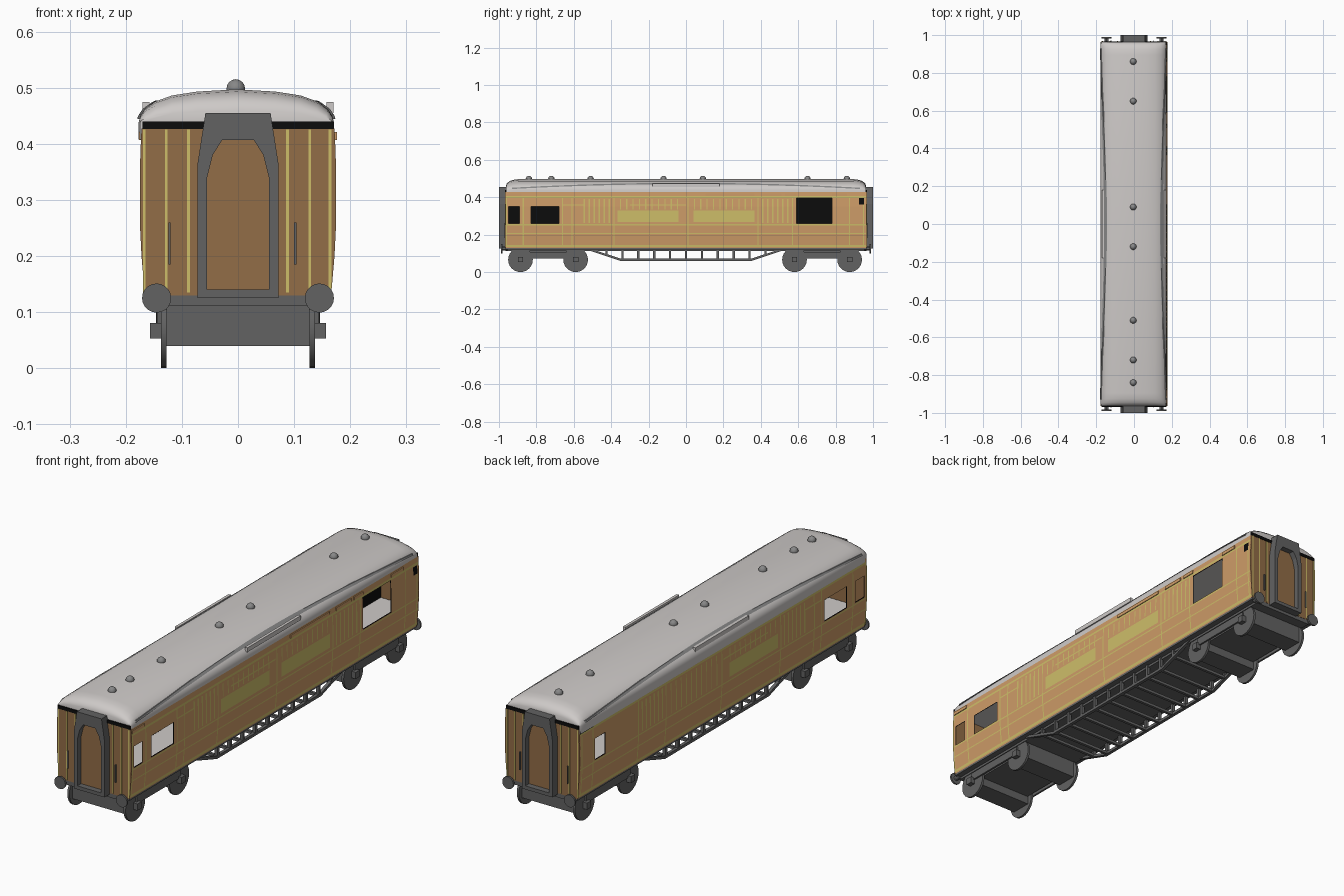
import bpy, bmesh, math
from mathutils import Vector

if "Cube" in bpy.data.objects:
    bpy.data.objects.remove(bpy.data.objects["Cube"])


def material(name, rgb):
    m = bpy.data.materials.new(name)
    lin = [((c / 255 + 0.055) / 1.055) ** 2.4 if c > 10 else c / 255 / 12.92 for c in rgb]
    m.diffuse_color = (*lin, 1)
    m.use_nodes = True
    m.node_tree.nodes["Principled BSDF"].inputs["Base Color"].default_value = m.diffuse_color
    return m


TAN = material("side_tan", (206, 156, 104))
BROWN = material("end_brown", (146, 109, 71))
YELLOW = material("lining_yellow", (206, 190, 105))
DARK = material("underframe_grey", (98, 98, 98))
ROOF = material("roof_light_grey", (206, 202, 200))
VENT = material("vent_grey", (135, 135, 135))
BLACK = material("black", (12, 12, 12))


def finish(name, bm, mat, smooth=None, recalc=True):
    if recalc:
        bmesh.ops.recalc_face_normals(bm, faces=bm.faces)
    me = bpy.data.meshes.new(name)
    bm.to_mesh(me)
    bm.free()
    me.materials.append(mat)
    ob = bpy.data.objects.new(name, me)
    bpy.context.collection.objects.link(ob)
    if smooth:
        bpy.ops.object.select_all(action='DESELECT')
        ob.select_set(True)
        bpy.context.view_layer.objects.active = ob
        bpy.ops.object.shade_smooth_by_angle(angle=math.radians(smooth))
    return ob


def box(bm, x0, x1, y0, y1, z0, z1):
    v = [bm.verts.new((x, y, z)) for z in (z0, z1) for x, y in ((x0, y0), (x1, y0), (x1, y1), (x0, y1))]
    for f in ((3, 2, 1, 0), (4, 5, 6, 7), (0, 1, 5, 4), (1, 2, 6, 5), (2, 3, 7, 6), (3, 0, 4, 7)):
        bm.faces.new([v[i] for i in f])


def prism(bm, pts, y0, y1):
    a = [bm.verts.new((x, y0, z)) for x, z in pts]
    b = [bm.verts.new((x, y1, z)) for x, z in pts]
    n = len(pts)
    bm.faces.new(a)
    bm.faces.new(b[::-1])
    for i in range(n):
        bm.faces.new((a[i], b[i], b[(i + 1) % n], a[(i + 1) % n]))


def disc(bm, c, r, depth, axis, n=20):
    rot = Vector((0, 0, 1)).rotation_difference(Vector(axis)).to_matrix().to_4x4()
    rot.translation = Vector(c)
    bmesh.ops.create_cone(bm, cap_ends=True, segments=n, radius1=r, radius2=r, depth=depth, matrix=rot)


# ---- cross-section of the bowed body sides
SIDE = [(0.13, 0.166), (0.20, 0.172), (0.26, 0.175), (0.35, 0.175), (0.395, 0.1735), (0.427, 0.172)]


def interp(table, t):
    for (a, x), (b, y) in zip(table, table[1:]):
        if t <= b:
            return x + (y - x) * max(0, t - a) / (b - a)
    return table[-1][1]


def side_quad(bm, s, y0, y1, z0, z1, off=0.0, flip=False):
    zs = [z0] + [z for z, _ in SIDE if z0 < z < z1] + [z1]
    for a, b in zip(zs, zs[1:]):
        xa, xb = s * (interp(SIDE, a) + off), s * (interp(SIDE, b) + off)
        v = [bm.verts.new(p) for p in ((xa, y0, a), (xa, y1, a), (xb, y1, b), (xb, y0, b))]
        bm.faces.new(v if (s > 0) != flip else v[::-1])


# ---- side walls with window openings, and black inner lining
COMMON = [(-0.95, -0.89, 0.35), (-0.83, -0.68, 0.35)]
WINDOWS = {1: COMMON + [(0.59, 0.78, 0.395)], -1: COMMON + [(0.79, 0.86, 0.35)]}
for name, mat, off, flip in (("side_walls", TAN, 0, False), ("wall_lining", BLACK, -0.004, True)):
    bm = bmesh.new()
    for s, wins in WINDOWS.items():
        ys = sorted([-0.965, 0.965] + [y for w in wins for y in w[:2]])
        for a, b in zip(ys, ys[1:]):
            top = next((w[2] for w in wins if w[0] == a), None)
            if top:
                side_quad(bm, s, a, b, 0.13, 0.26, off, flip)
                side_quad(bm, s, a, b, top, 0.427, off, flip)
            else:
                side_quad(bm, s, a, b, 0.13, 0.427, off, flip)
    finish(name, bm, mat, recalc=False)

# ---- inner partition and floor
bm = bmesh.new()
box(bm, -0.003, 0.003, -0.955, 0.955, 0.21, 0.41)
finish("inner_partition", bm, BLACK)
bm = bmesh.new()
box(bm, -0.165, 0.165, -0.955, 0.955, 0.20, 0.21)
finish("inner_floor", bm, ROOF)

# ---- yellow lining on the sides
bm = bmesh.new()
for s, wins in WINDOWS.items():
    def line(y0, y1, z0, z1):
        side_quad(bm, s, y0, y1, z0, z1, 0.0015)

    def hline(z, h, y0=-0.963, y1=0.963):
        cuts = sorted([y0] + [y for w in wins if w[2] > z > 0.26 for y in w[:2] if y0 < y < y1] + [y1])
        for a, b in list(zip(cuts, cuts[1:]))[::2]:
            line(a, b, z, z + h)
    hline(0.135, 0.011)
    hline(0.203, 0.005)
    hline(0.250, 0.006)
    hline(0.397, 0.009)
    for y in (-0.96, -0.87, -0.66, -0.61, -0.385, 0.01, 0.385, 0.57, 0.875, 0.95):
        line(y - 0.003, y + 0.003, 0.14, 0.40)
    for i in range(6):
        for m in (1, -1):
            line(m * (0.41 + i * 0.027) - 0.004, m * (0.41 + i * 0.027) + 0.004, 0.262, 0.39)
    for i in range(10):
        for m in (1, -1):
            y = m * (0.045 + i * 0.034)
            line(y - 0.003, y + 0.003, 0.335 if m < 0 or s > 0 else 0.262, 0.39)
    hline(0.355, 0.006, -0.66, -0.54)
    hline(0.355, 0.006, -0.3, 0.0)
    line(-0.365, -0.04, 0.268, 0.328)
    if s > 0:
        line(0.04, 0.365, 0.268, 0.328)
finish("side_lining", bm, YELLOW, recalc=False)

# ---- small black panels
bm = bmesh.new()
side_quad(bm, 1, 0.925, 0.952, 0.36, 0.395, 0.0025)
side_quad(bm, -1, 0.87, 0.962, 0.405, 0.425, 0.0025)
for m in (1, -1):
    box(bm, -0.17, 0.17, m * 0.960, m * 0.9675, 0.426, 0.44)
finish("black_panels", bm, BLACK)

# ---- end walls, doors and their lining
end = [(-x, z) for z, x in SIDE] + [(x, z) for z, x in SIDE[::-1]]
door = [(-.055, .14), (-.055, .34), (-.045, .38), (-.028, .407), (.028, .407), (.045, .38), (.055, .34), (.055, .14)]
bm = bmesh.new()
for m in (1, -1):
    prism(bm, end, m * 0.96, m * 0.966)
    prism(bm, door, m * 0.966, m * 0.975)
finish("end_walls", bm, BROWN)
bm = bmesh.new()
for m in (1, -1):
    for x in (-0.167, -0.128, -0.088, 0.088, 0.128, 0.164):
        box(bm, x - 0.0025, x + 0.0025, m * 0.964, m * 0.968, 0.135, 0.425)
finish("end_lining", bm, YELLOW)
bm = bmesh.new()
for m in (1, -1):
    for x in (-0.122, 0.102):
        box(bm, x - 0.002, x + 0.002, m * 0.964, m * 0.972, 0.185, 0.26)
finish("end_handrails", bm, DARK)

# ---- gangway frames
outer = [(-.072, .125), (-.072, .365), (-.065, .41), (-.058, .455), (.058, .455), (.065, .41), (.072, .365), (.072, .125)]
bm = bmesh.new()
for m in (1, -1):
    o0, o1, i0, i1 = [[bm.verts.new((x, m * y, z)) for x, z in p]
                      for p, y in ((outer, .962), (outer, 1.0), (door, .962), (door, 1.0))]
    for i in range(8):
        j = (i + 1) % 8
        for a, b in ((o0, o1), (o1, i1), (i1, i0), (i0, o0)):
            bm.faces.new((a[i], a[j], b[j], b[i]))
finish("gangway_frames", bm, DARK)

# ---- roof: arched section lofted along the coach, rounded down at both ends
ARCH = [(.174, .408), (.174, .438), (.171, .45), (.163, .462), (.145, .475), (.115, .486), (.07, .493), (0, .497)]
section = ARCH + [(-x, z) for x, z in ARCH[-2::-1]]
bm = bmesh.new()
rings = []
ends = [(.963, .35, .985), (.958, .6, .99), (.945, .8, 1), (.925, .93, 1), (.895, 1, 1)]
for y, k, w in [(-a, b, c) for a, b, c in ends] + ends[::-1]:
    rings.append([bm.verts.new((x * w - 0.003, y, z if z < .44 else .438 + (z - .438) * k)) for x, z in section])
for a, b in zip(rings, rings[1:]):
    for i in range(len(section)):
        j = (i + 1) % len(section)
        bm.faces.new((a[i], a[j], b[j], b[i]))
bm.faces.new(rings[0])
bm.faces.new(rings[-1][::-1])
finish("roof", bm, ROOF, 35)

# ---- curved rain strips
ROOF_X = [(z, x) for x, z in ARCH]
bm = bmesh.new()
for s in (1, -1):
    prev = None
    for i in range(25):
        y = -0.93 + 1.86 * i / 24
        z = 0.444 + 0.026 * (1 - (y / 0.93) ** 2)
        ring = [bm.verts.new((s * (interp(ROOF_X, z + dz) + dx) - 0.003, y, z + dz))
                for dz, dx in ((0, -.002), (0, .004), (.007, .004), (.007, -.002))]
        if prev:
            for k in range(4):
                bm.faces.new((prev[k], prev[k - 1], ring[k - 1], ring[k]))
        prev = ring
finish("rain_strips", bm, VENT)

# ---- roof boards and door tops
bm = bmesh.new()
for s in (1, -1):
    box(bm, s * 0.158, s * 0.17, -0.18, 0.18, 0.455, 0.474)
finish("roof_boards", bm, ROOF)
bm = bmesh.new()
for s in (1, -1):
    for a, b in ((-.96, -.88), (.104, .366), (.41, .51), (.53, .59), (.78, .86)):
        if s > 0 or b < 0.8:
            box(bm, s * 0.171, s * 0.1765, a, b, 0.407, 0.421)
finish("door_tops", bm, TAN)

# ---- roof vents
for i, y in enumerate((-.84, -.72, -.51, -.12, .09, .65, .86)):
    bm = bmesh.new()
    bmesh.ops.create_uvsphere(bm, u_segments=14, v_segments=8, radius=0.017)
    bmesh.ops.translate(bm, verts=bm.verts, vec=(-0.004, y, 0.498))
    finish("roof_vent_%d" % (i + 1), bm, VENT, 40)

# ---- underframe, truss and cross bars
bm = bmesh.new()
box(bm, -0.14, 0.14, -0.965, 0.965, 0.112, 0.134)
for s in (1, -1):
    box(bm, s * 0.135, s * 0.165, -0.965, 0.965, 0.122, 0.134)
    xa, xb = s * 0.132, s * 0.146
    path = [(-.53, .125), (-.35, .066), (.35, .066), (.53, .125)]
    for (ya, za), (yb, zb) in zip(path, path[1:]):
        v = [[bm.verts.new((x, y, z + d)) for x, d in ((xa, -.006), (xb, -.006), (xb, .006), (xa, .006))]
             for y, z in ((ya, za), (yb, zb))]
        bm.faces.new(v[0])
        bm.faces.new(v[1])
        for k in range(4):
            bm.faces.new((v[0][k], v[0][k - 1], v[1][k - 1], v[1][k]))
    for i in range(-5, 6):
        y = i * 0.085
        box(bm, xa, xb, y - .006, y + .006, max(.066, .066 + (abs(y) - .35) * .33), .125)
for i in range(-5, 6):
    y = i * 0.085
    z = max(.066, .066 + (abs(y) - .35) * .33)
    box(bm, -0.135, 0.135, y - .006, y + .006, z - .005, z + .007)
finish("underframe", bm, DARK)

# ---- bogies with wheels
for name, ya, yb in (("front_bogie", -.885, -.59), ("back_bogie", .58, .875)):
    bm = bmesh.new()
    box(bm, -0.125, 0.125, ya, yb, 0.075, 0.113)
    for s in (1, -1):
        box(bm, s * 0.136, s * 0.144, ya, yb, 0.072, 0.106)
    for y in (ya, yb):
        box(bm, -0.136, 0.136, y - 0.045, y + 0.045, 0.04, 0.112)
        for s in (1, -1):
            box(bm, s * 0.13, s * 0.157, y - 0.014, y + 0.014, 0.053, 0.081)
            disc(bm, (s * 0.132, y, 0.066), 0.066, 0.01, (1, 0, 0), 24)
    finish(name, bm, DARK, 30)

# ---- buffers
bm = bmesh.new()
for m in (1, -1):
    for s in (1, -1):
        disc(bm, (s * 0.145, m * 0.986, 0.125), 0.026, 0.008, (0, 1, 0))
        disc(bm, (s * 0.145, m * 0.97, 0.125), 0.011, 0.03, (0, 1, 0), 12)
finish("buffers", bm, DARK, 30)
